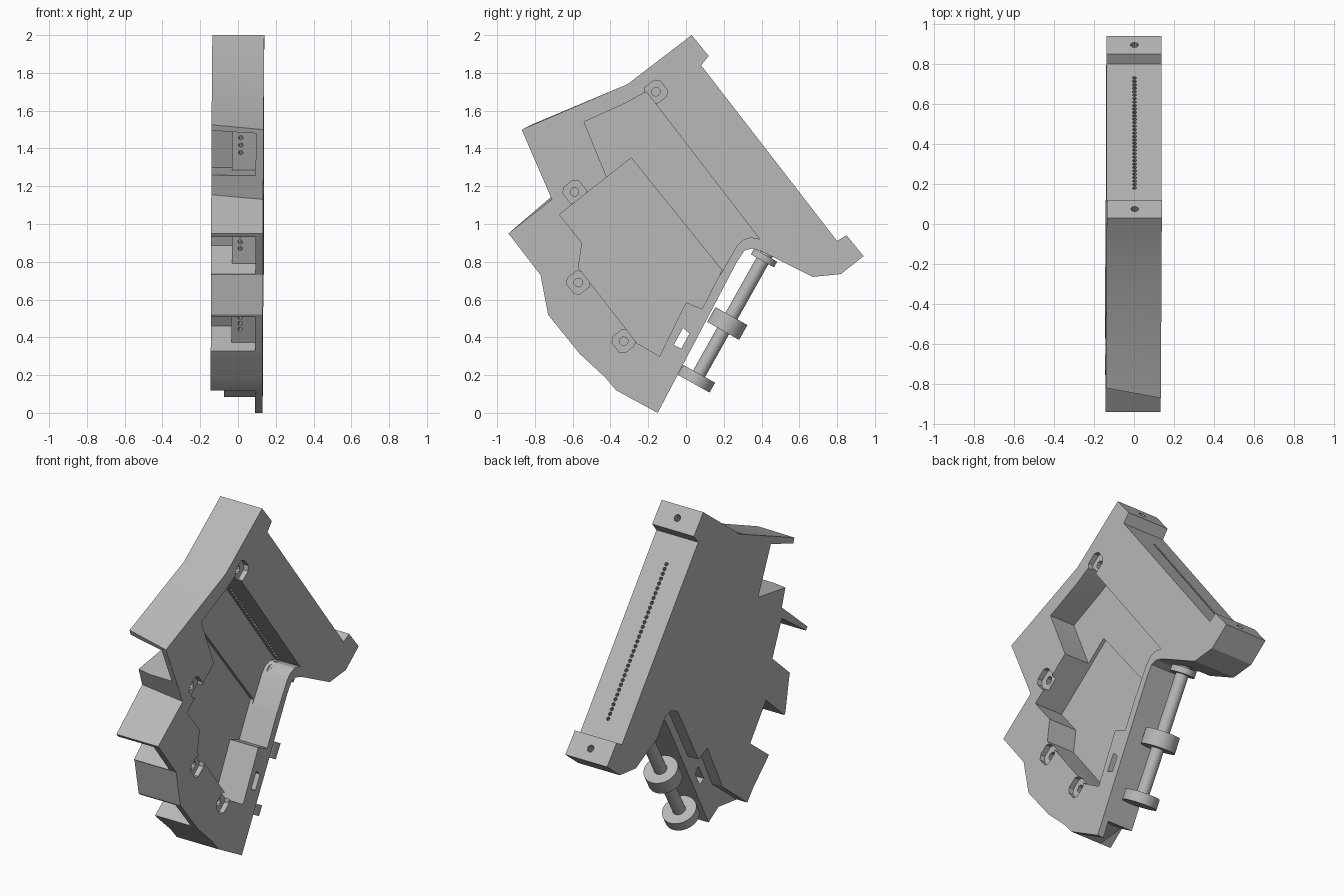
import bpy, bmesh, math
from mathutils import Vector, Matrix

if "Cube" in bpy.data.objects:
    bpy.data.objects.remove(bpy.data.objects["Cube"])

grey = bpy.data.materials.new("plain grey")
grey.use_nodes = True
grey.diffuse_color = (0.48, 0.48, 0.48, 1)
grey.node_tree.nodes["Principled BSDF"].inputs["Base Color"].default_value = (0.48, 0.48, 0.48, 1)


def add_object(name, bm):
    bmesh.ops.recalc_face_normals(bm, faces=bm.faces)
    mesh = bpy.data.meshes.new(name)
    bm.to_mesh(mesh)
    bm.free()
    mesh.materials.append(grey)
    ob = bpy.data.objects.new(name, mesh)
    bpy.context.scene.collection.objects.link(ob)
    return ob


def prism(bm, pts, x0, x1, far=None):
    """Side profile (y, z) extruded across x; far gives a drafted profile at x0."""
    a = [bm.verts.new((x0, y, z)) for y, z in (far or pts)]
    b = [bm.verts.new((x1, y, z)) for y, z in pts]
    bm.faces.new(a)
    bm.faces.new(b[::-1])
    for i in range(len(a)):
        j = (i + 1) % len(a)
        bm.faces.new((a[i], b[i], b[j], a[j]))


def rod(bm, p, q, r, sides=12):
    p, q = Vector(p), Vector(q)
    turn = (q - p).to_track_quat('Z', 'Y').to_matrix().to_4x4()
    bmesh.ops.create_cone(bm, cap_ends=True, segments=sides, radius1=r, radius2=r,
                          depth=(q - p).length, matrix=Matrix.Translation((p + q) / 2) @ turn)


cutters = []


def cut_prism(pts, x0, x1):
    bm = bmesh.new()
    prism(bm, pts, x0, x1)
    cutters.append(add_object("cutter", bm))


def cut_rods(rods):
    bm = bmesh.new()
    for p, q, r in rods:
        rod(bm, p, q, r, 10)
    cutters.append(add_object("cutter", bm))


# Main housing profile
outline = [(0.03, 2.0), (0.12, 1.89), (0.08, 1.84), (0.80, 0.91), (0.85, 0.94), (0.94, 0.83),
           (0.82, 0.735), (0.67, 0.72), (0.47, 0.82), (0.40, 0.855), (0.35, 0.87), (0.31, 0.86),
           (0.27, 0.80), (-0.15, 0.0), (-0.37, 0.12), (-0.43, 0.19), (-0.56, 0.31), (-0.73, 0.52),
           (-0.77, 0.73), (-0.94, 0.95), (-0.71, 1.13), (-0.87, 1.50), (-0.31, 1.74)]
draft = {(-0.87, 1.50): (-0.82, 1.525), (-0.71, 1.13): (-0.70, 1.155)}
bm = bmesh.new()
prism(bm, outline, -0.14, 0.135, [draft.get(p, p) for p in outline])
body = add_object("housing", bm)

# Open compartment: shallow upper channel and deeper main bay
cut_prism([(-0.54, 1.54), (-0.32, 1.64), (-0.21, 1.70), (0.39, 0.92), (0.34, 0.93),
           (0.30, 0.915), (0.27, 0.885), (0.18, 0.73), (-0.2, 1.0), (-0.42, 1.25)], -0.03, 0.3)
cut_prism([(-0.67, 1.05), (-0.29, 1.35), (0.19, 0.755), (0.085, 0.55), (0.0, 0.585),
           (-0.14, 0.30), (-0.26, 0.37), (-0.57, 0.77), (-0.55, 0.90)], -0.05, 0.31)

# Front notches behind the side plate: deep part, then shallow part in front of a socket block
notches = [
    ([(-0.95, 1.445), (-0.60, 1.57), (-0.48, 1.30), (-0.90, 1.235)], (-0.66, 1.548), (-0.57, 1.286)),
    ([(-1.02, 0.865), (-0.70, 1.09), (-0.61, 0.885), (-0.86, 0.66)], (-0.80, 1.02), (-0.715, 0.79)),
    ([(-0.80, 0.435), (-0.55, 0.66), (-0.40, 0.46), (-0.64, 0.275)], (-0.645, 0.575), (-0.515, 0.372)),
]
for pts, top, low in notches:
    cut_prism(pts, -0.3, -0.03)
    cut_prism([pts[0], top, low, pts[3]], -0.031, 0.095)

# Clearance along the rear edge and bottom corner on the plain side
cut_prism([(0.39, 0.925), (0.34, 0.935), (0.28, 0.91), (0.24, 0.84), (0.085, 0.55), (0.0, 0.585),
           (-0.14, 0.30), (-0.372, 0.118), (-0.2, -0.1), (0.1, 0.1), (0.44, 0.75), (0.47, 0.82)],
          -0.3, -0.07)
cut_prism([(-0.371, 0.119), (-0.2, 0.14), (-0.11, 0.085), (-0.05, 0.05), (-0.15, -0.1)], -0.31, 0.095)

# Window through the lower wall
cut_prism([(-0.065, 0.36), (-0.025, 0.34), (0.018, 0.42), (-0.015, 0.45)], -0.4, 0.4)

# Screw seats on the open side: rounded square recess plus a hole
screw_holes = []
for y, z, tilt in [(-0.16, 1.70, -52), (-0.59, 1.17, 38), (-0.57, 0.69, -52), (-0.33, 0.38, -52)]:
    seat = []
    for k in range(4):
        for d in (-15, 15):
            a = math.radians(45 + 90 * k + d + tilt)
            seat.append((y + 0.062 * math.cos(a), z + 0.062 * math.sin(a)))
    cut_prism(seat, 0.105, 0.33)
    screw_holes.append(((0.05, y, z), (0.2, y, z), 0.023))
cut_rods(screw_holes)

# Row of vent holes and the two mounting holes in the rear strip
n = Vector((0, 0.79, 0.61))
vents = []
for i in range(33):
    t = i / 32
    p = Vector((0, 0.18 + 0.55 * t, 1.71 - 0.71 * t))
    vents.append((p - n * 0.42, p + n * 0.05, 0.0105))
for y, z in [(0.075, 1.945), (0.895, 0.885)]:
    p = Vector((0, y, z))
    vents.append((p - n * 0.1, p + n * 0.05, 0.02))
cut_rods(vents)

# Pin holes in the socket blocks
pins = []
for pts, top, low in notches:
    t, l = Vector((0, *top)), Vector((0, *low))
    out = (l - t).cross(Vector((1, 0, 0))).normalized()
    for f in (0.35, 0.5, 0.65):
        p = t.lerp(l, f) + Vector((0.015, 0, 0))
        pins.append((p - out * 0.07, p + out * 0.07, 0.012))
cut_rods(pins)

# Apply all cuts and drop the helpers
for c in cutters:
    c.hide_render = True
    m = body.modifiers.new("cut", 'BOOLEAN')
    m.operation = 'DIFFERENCE'
    m.solver = 'EXACT'
    m.object = c
bpy.context.view_layer.update()
result = bpy.data.meshes.new_from_object(body.evaluated_get(bpy.context.evaluated_depsgraph_get()))
body.modifiers.clear()
body.data = result
for c in cutters:
    bpy.data.objects.remove(c)

# Rear rod with three collars
low, high = Vector((0, 0.04, 0.155)), Vector((0, 0.43, 0.85))
axis = (high - low).normalized()
parts = [body]
for name, start, length, radius in [("rear_rod", 0.0, 0.79, 0.036), ("bottom_collar", 0.0, 0.06, 0.097),
                                    ("middle_collar", 0.32, 0.09, 0.097), ("top_collar", 0.745, 0.035, 0.07)]:
    bm = bmesh.new()
    rod(bm, low + axis * start, low + axis * (start + length), radius, 40)
    parts.append(add_object(name, bm))

# Slight lean of the whole model and smooth shading on round parts
for ob in parts:
    for v in ob.data.vertices:
        v.co.x += 0.004 * (v.co.z - 1) + 0.003 * v.co.y
    ob.select_set(True)
bpy.context.view_layer.objects.active = body
bpy.ops.object.shade_smooth_by_angle(angle=math.radians(25))
